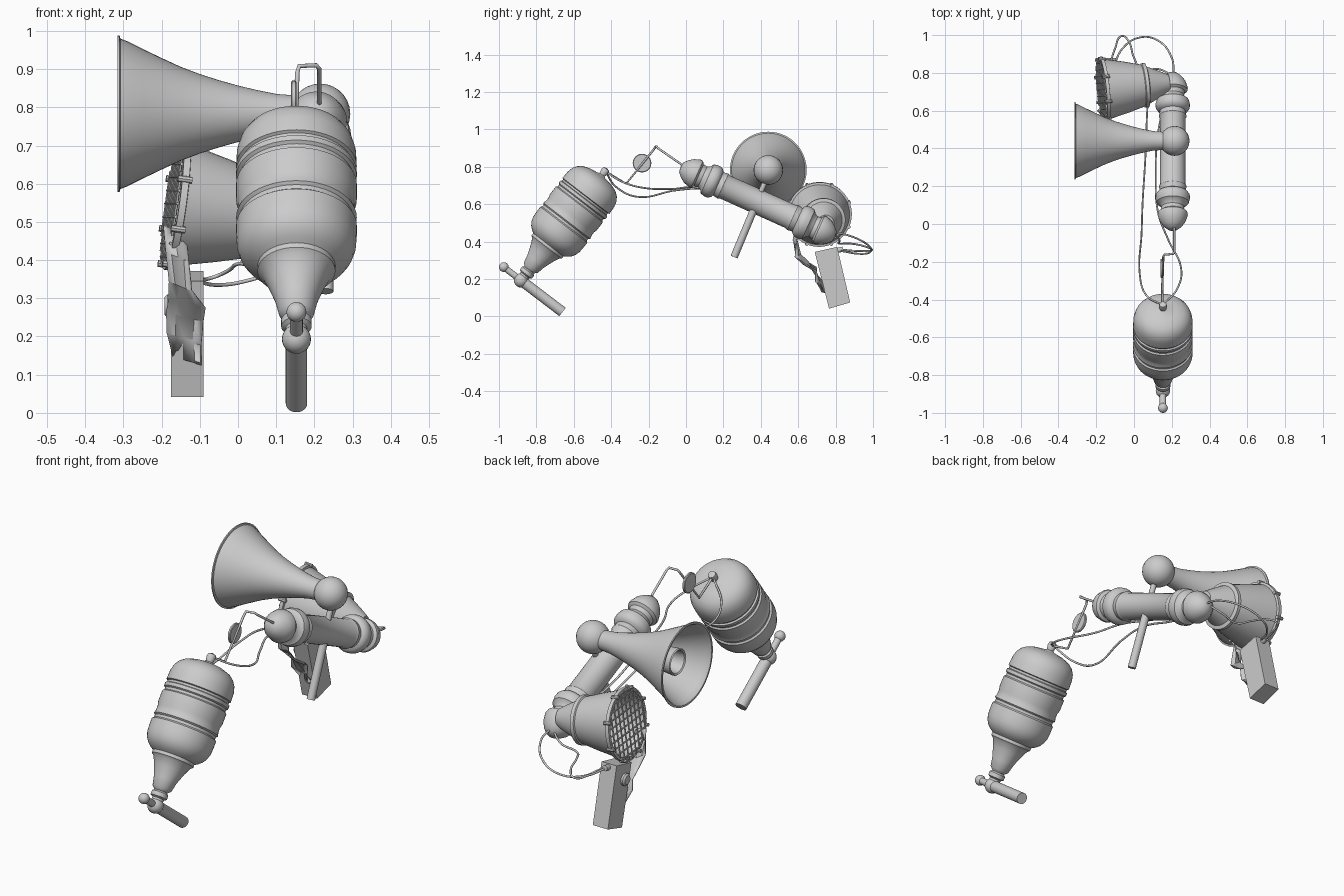
import bpy, bmesh, math
from mathutils import Vector

if "Cube" in bpy.data.objects:
    bpy.data.objects.remove(bpy.data.objects["Cube"])


def finish(name, bm, angle=35):
    bmesh.ops.recalc_face_normals(bm, faces=bm.faces)
    me = bpy.data.meshes.new(name)
    bm.to_mesh(me)
    bm.free()
    ob = bpy.data.objects.new(name, me)
    bpy.context.collection.objects.link(ob)
    bpy.ops.object.select_all(action='DESELECT')
    ob.select_set(True)
    bpy.context.view_layer.objects.active = ob
    bpy.ops.object.shade_smooth_by_angle(angle=math.radians(angle))
    return ob


def lathe(name, prof, origin, axis, n=40):
    """Revolve (distance, radius) pairs about an axis."""
    rot = Vector((0, 0, 1)).rotation_difference(Vector(axis).normalized())
    bm = bmesh.new()
    rings = [[bm.verts.new(Vector(origin) + rot @ Vector((r * math.cos(k * math.tau / n),
              r * math.sin(k * math.tau / n), t))) for k in range(n)] for t, r in prof]
    for a, b in zip(rings, rings[1:]):
        for k in range(n):
            bm.faces.new((a[k], a[(k + 1) % n], b[(k + 1) % n], b[k]))
    bmesh.ops.remove_doubles(bm, verts=bm.verts, dist=1e-5)
    return finish(name, bm)


def rod(name, a, b, r, n=16):
    a, b = Vector(a), Vector(b)
    d = (b - a).length
    return lathe(name, [(0, 0), (0, r), (d, r), (d, 0)], a, b - a, n)


def ball(name, c, r):
    bm = bmesh.new()
    bmesh.ops.create_uvsphere(bm, u_segments=24, v_segments=14, radius=r)
    bmesh.ops.translate(bm, verts=bm.verts, vec=c)
    return finish(name, bm, 60)


def cable(name, pts, r=0.005, smooth=True):
    cu = bpy.data.curves.new(name, 'CURVE')
    cu.dimensions = '3D'
    cu.bevel_depth, cu.bevel_resolution, cu.resolution_u = r, 2, 10
    cu.use_fill_caps = True
    sp = cu.splines.new('BEZIER' if smooth else 'POLY')
    if smooth:
        sp.bezier_points.add(len(pts) - 1)
        for p, co in zip(sp.bezier_points, pts):
            p.co = co
            p.handle_left_type = p.handle_right_type = 'AUTO'
    else:
        sp.points.add(len(pts) - 1)
        for p, co in zip(sp.points, pts):
            p.co = (*co, 1)
    ob = bpy.data.objects.new(name, cu)
    bpy.context.collection.objects.link(ob)
    return ob


# tilted tank with grooved bands, domed top and tapered neck
base, up = Vector((0.153, -0.882, 0.193)), Vector((0, 0.609, 0.793))
lathe("tank", [(0, 0), (0, .028), (.035, .028), (.042, .04), (.062, .04), (.07, .03), (.085, .046),
               (.13, .056), (.18, .074), (.215, .09), (.225, .102), (.24, .102), (.25, .118),
               (.265, .135), (.285, .148), (.31, .156), (.34, .158), (.375, .158), (.382, .15),
               (.395, .15), (.402, .158), (.42, .153), (.44, .153), (.46, .158), (.512, .158),
               (.518, .15), (.53, .15), (.536, .158), (.552, .158), (.556, .15), (.566, .15),
               (.57, .158), (.615, .156), (.645, .148), (.668, .133), (.686, .11), (.7, .07),
               (.707, .025), (.712, .017), (.735, .022), (.75, .018), (.756, 0)], base, up, 48)

# cross handle under the tank
ball("handle_joint", base, .038)
ball("handle_knob", (.153, -.974, .264), .026)
rod("handle_neck", (.153, -.974, .264), base, .017)
rod("handle_grip", base, (.153, -.66, .024), .028, 24)

# hook wire and round tag
cable("hook_wire", [(.15, -.43, .775), (.15, -.32, .71), (.155, -.175, .89), (.16, -.163, .908),
                    (.205, -.158, .91), (.213, -.15, .9), (.213, -.02, .81)], .006, False)
lathe("round_tag", [(-.007, 0), (-.007, .046), (-.004, .05), (.004, .05), (.007, .046), (.007, 0)],
      (.146, -.235, .82), (1, 0, 0), 24)

# main arm: mirrored baluster profile
half = [(0, 0), (.005, .028), (.025, .05), (.05, .068), (.085, .08), (.098, .078), (.108, .064),
        (.13, .06), (.147, .068), (.158, .085), (.18, .091), (.2, .09), (.215, .08),
        (.222, .068), (.25, .073), (.262, .067)]
L = .909
lathe("arm", half + [(L - t, r) for t, r in reversed(half)], (.205, -.03, .80), (0, .911, -.411), 32)

# horn with hollow bell and inner tube
outer = [(.15, .048), (.1, .052), (.05, .062), (0, .074), (-.05, .088), (-.1, .104), (-.15, .123),
         (-.2, .146), (-.25, .17), (-.29, .19), (-.308, .197), (-.31, .205), (-.316, .205)]
inner = [(x, r - .008) for x, r in reversed(outer[:-2])]
lathe("horn", [(.2, .045)] + outer + [(-.316, .196)] + inner + [(.15, 0)],
      (0, .44, .783), (1, 0, 0), 48)
lathe("horn_inner_tube", [(.1, .035), (-.1, .05), (-.26, .066), (-.265, .062), (-.26, .055), (-.1, .03), (-.1, 0)],
      (0, .44, .783), (1, 0, 0), 32)
ball("horn_ball", (.215, .44, .783), .079)
rod("horn_stem", (.225, .44, .76), (.228, .38, .62), .014)
rod("horn_handle", (.228, .395, .65), (.23, .257, .318), .02)

# lamp bucket, tilted slightly toward the arm end
lo = Vector((-.17, .712, .547))
la = Vector((.36, .035, -.05)).normalized()
lathe("lamp", [(.36, 0), (.36, .045), (.31, .07), (.245, .1), (.24, .118), (.222, .118), (.218, .112),
               (.13, .136), (.02, .162), (.018, .174), (0, .174), (0, .157), (.02, .153),
               (.1, .125), (.16, .07), (.17, 0)], lo, la, 40)

# grille over the lamp face
side = la.cross(Vector((0, 0, 1))).normalized()
upv = side.cross(la).normalized()
for i in range(-4, 5):
    o = i * .035
    h = math.sqrt(.164 ** 2 - o * o)
    for nm, u, v in (("grille_upright", side, upv), ("grille_crossbar", upv, side)):
        c = lo + u * o - la * .004
        rod(nm, c - v * h, c + v * h, .004, 6)
# clips around the lamp rim
for k in range(8):
    a = (k + .5) * math.tau / 8
    p = lo + (side * math.cos(a) + upv * math.sin(a)) * .172
    rod("rim_clip", p - la * .012, p + la * .026, .009, 8)

# control box, leaning in the side view
bm = bmesh.new()
outline = [(.688, .345), (.808, .372), (.878, .075), (.765, .042)]
rings = [[bm.verts.new((x, y, z)) for y, z in outline] for x in (-.175, -.09)]
for r in rings:
    bm.faces.new(r)
for k in range(4):
    bm.faces.new((rings[0][k], rings[0][(k + 1) % 4], rings[1][(k + 1) % 4], rings[1][k]))
finish("control_box", bm)
lathe("box_knob", [(0, .03), (.012, .03), (.02, .022), (.02, 0)], (-.173, .745, .28), (-1, 0, 0), 20)
rod("box_plug", (-.13, .79, .35), (-.13, .84, .36), .014)

# crumpled cloth strip hanging in front of the box
rows = [(.60, .49, -.195, -.138), (.585, .42, -.188, -.128), (.60, .345, -.18, -.12),
        (.64, .30, -.182, -.085), (.685, .265, -.187, -.09), (.71, .21, -.186, -.095),
        (.74, .15, -.172, -.095)]
bm = bmesh.new()
grid = [[bm.verts.new((a + (b - a) * j / 4, y + .016 * math.sin(2.1 * i + 1.7 * j), z - .006 * j))
         for j in range(5)] for i, (y, z, a, b) in enumerate(rows)]
for p, q in zip(grid, grid[1:]):
    for j in range(4):
        bm.faces.new((p[j], p[j + 1], q[j + 1], q[j]))
cloth = finish("cloth_strip", bm)
cloth.modifiers.new("thickness", 'SOLIDIFY').thickness = .004

# loose cables
cable("cable_left", [(.15, -.43, .775), (.06, -.37, .69), (.03, -.26, .64), (.04, -.05, .675),
                     (.045, .1, .68), (.06, .35, .6), (.07, .6, .53), (.08, .74, .5)])
cable("cable_right", [(.15, -.43, .775), (.23, -.34, .72), (.25, -.24, .69), (.18, -.08, .682),
                      (.13, .05, .69), (.115, .25, .63), (.13, .5, .54), (.17, .66, .5)])
cable("cable_back", [(.21, .79, .45), (.2, .88, .43), (.12, .975, .38), (.02, .985, .345),
                     (-.06, .93, .335), (-.11, .83, .35)])
cable("cable_loop", [(.21, .78, .46), (.13, .82, .41), (.04, .82, .39), (.0, .88, .39), (-.03, .97, .37),
                     (-.065, .995, .355), (-.1, .93, .35), (-.13, .83, .357)])
